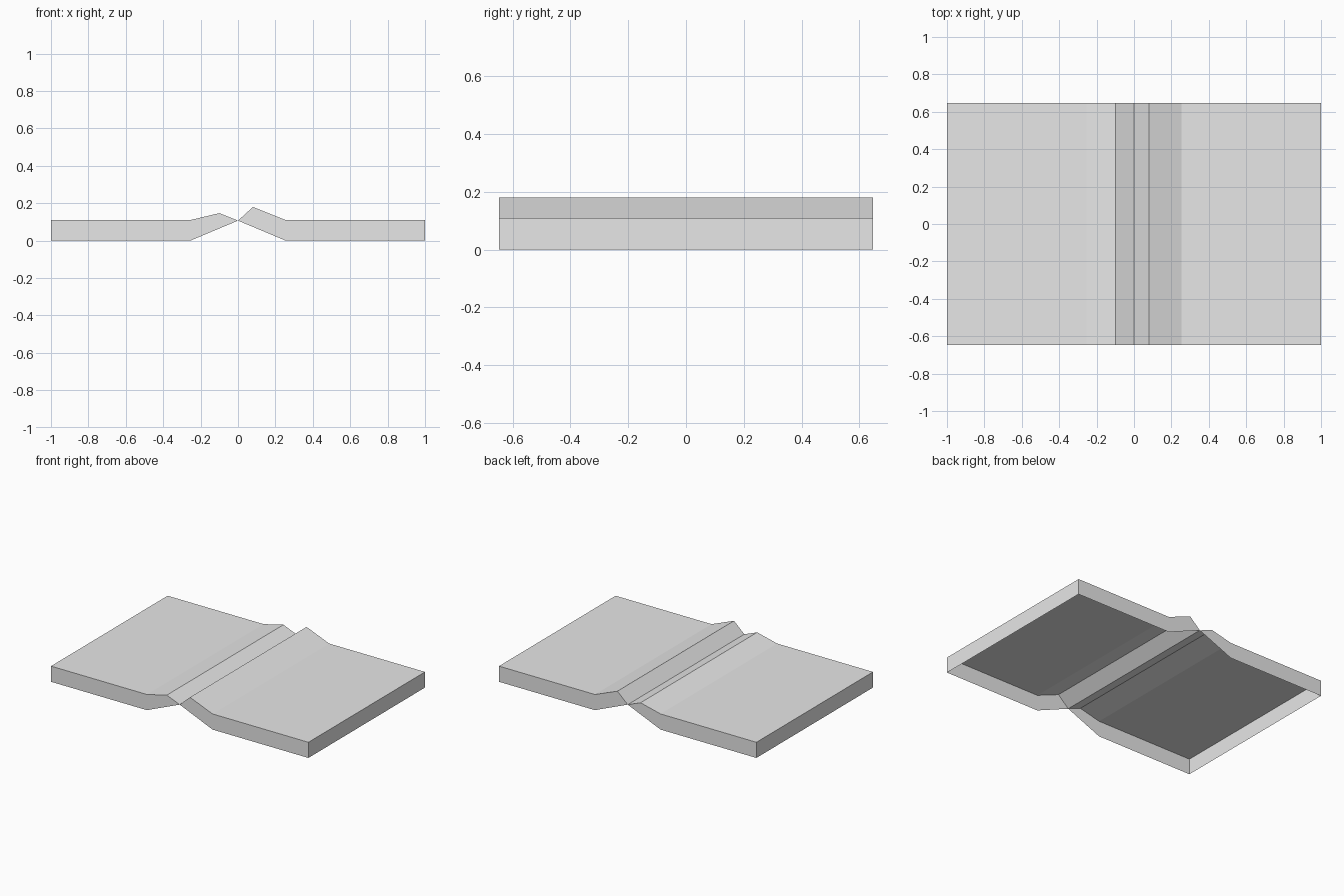
import bpy, bmesh

cube = bpy.data.objects.get("Cube")
if cube:
    bpy.data.objects.remove(cube, do_unlink=True)

HALF_DEPTH = 0.647
PINCH = (0.0, 0.107)

grey = bpy.data.materials.new("light_grey")
grey.use_nodes = True
colour = (0.8, 0.8, 0.8, 1.0)
grey.diffuse_color = colour
grey.node_tree.nodes["Principled BSDF"].inputs["Base Color"].default_value = colour


def panel(name, side, peak_x, peak_z):
    """Hollow slab, open underneath, rising to a ridge and narrowing to the pinch."""
    # Outline runs along the underside from the pinch, up the end and back over the top
    outline = [PINCH, (side * 0.255, 0), (side, 0), (side, 0.11),
               (side * 0.255, 0.11), (side * peak_x, peak_z)]
    bm = bmesh.new()
    front = [bm.verts.new((x, -HALF_DEPTH, z)) for x, z in outline]
    back = [bm.verts.new((x, HALF_DEPTH, z)) for x, z in outline]
    loops = [front, back[::-1]]
    # Skip the first two spans, which are the open underside
    for i in range(2, len(outline)):
        j = (i + 1) % len(outline)
        loops.append([front[j], front[i], back[i], back[j]])
    for loop in loops:
        bm.faces.new(loop if side > 0 else loop[::-1])
    mesh = bpy.data.meshes.new(name)
    bm.to_mesh(mesh)
    bm.free()
    mesh.materials.append(grey)
    obj = bpy.data.objects.new(name, mesh)
    bpy.context.collection.objects.link(obj)


# Two panels meeting along the central valley
panel("left_panel", 1, 0.08, 0.18)
panel("right_panel", -1, 0.1, 0.147)
